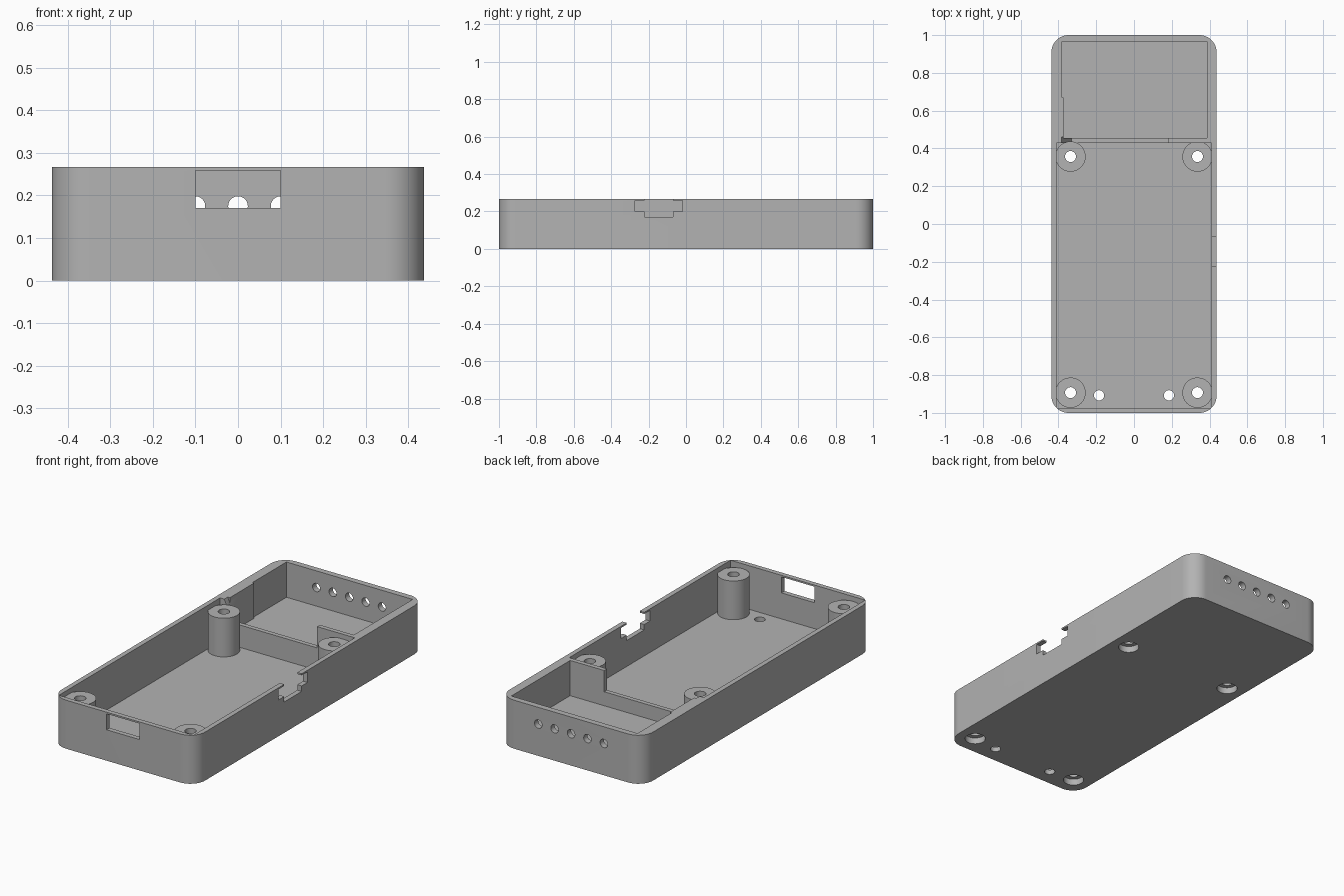
import bpy, bmesh, math
from mathutils import Matrix

cube = bpy.data.objects.get("Cube")
if cube:
    bpy.data.objects.remove(cube, do_unlink=True)

grey = bpy.data.materials.new("plain grey")
grey.use_nodes = True
COLOUR = (0.45, 0.45, 0.45, 1)
grey.diffuse_color = COLOUR
grey.node_tree.nodes["Principled BSDF"].inputs["Base Color"].default_value = COLOUR

WIDTH, LENGTH, HEIGHT = 0.437, 1.0, 0.267   # half width, half length, full height
FLOOR, OVER = 0.027, 0.4


def finish(bm, name):
    bmesh.ops.recalc_face_normals(bm, faces=bm.faces)
    mesh = bpy.data.meshes.new(name)
    bm.to_mesh(mesh)
    bm.free()
    obj = bpy.data.objects.new(name, mesh)
    obj.data.materials.append(grey)
    bpy.context.collection.objects.link(obj)
    return obj


def prism(name, points, offset):
    """Extrude a closed outline of 3D points by an offset vector."""
    bm = bmesh.new()
    face = bm.faces.new([bm.verts.new(p) for p in points])
    new = bmesh.ops.extrude_face_region(bm, geom=[face])["geom"]
    verts = [v for v in new if isinstance(v, bmesh.types.BMVert)]
    bmesh.ops.translate(bm, verts=verts, vec=offset)
    return finish(bm, name)


def box(name, x0, x1, y0, y1, z0, z1):
    outline = [(x0, y0, z0), (x1, y0, z0), (x1, y1, z0), (x0, y1, z0)]
    return prism(name, outline, (0, 0, z1 - z0))


def rod(name, x, y, z, radius, depth, along_y=False):
    bm = bmesh.new()
    turn = Matrix.Rotation(math.pi / 2, 4, 'X') if along_y else Matrix()
    bmesh.ops.create_cone(bm, cap_ends=True, segments=48, radius1=radius, radius2=radius,
                          depth=depth, matrix=Matrix.Translation((x, y, z)) @ turn)
    return finish(bm, name)


def combine(tool, operation):
    mod = body.modifiers.new("combine", 'BOOLEAN')
    mod.operation, mod.solver, mod.object = operation, 'EXACT', tool
    bpy.context.view_layer.objects.active = body
    bpy.ops.object.modifier_apply(modifier=mod.name)
    bpy.data.objects.remove(tool, do_unlink=True)


def cut(tool):
    combine(tool, 'DIFFERENCE')


# Outer shell with rounded vertical corners
RADIUS, STEPS = 0.09, 12
outline = []
for quarter, (sx, sy) in enumerate([(1, 1), (-1, 1), (-1, -1), (1, -1)]):
    for i in range(STEPS + 1):
        a = (quarter + i / STEPS) * math.pi / 2
        outline.append((sx * (WIDTH - RADIUS) + RADIUS * math.cos(a),
                        sy * (LENGTH - RADIUS) + RADIUS * math.sin(a), 0))
body = prism("enclosure_tray", outline, (0, 0, HEIGHT))

# Main bay, and the rear bay with its raised floor and stepped side
cut(box("main_bay", -0.41, 0.41, -0.973, 0.43, FLOOR, OVER))
cut(box("rear_bay", -0.372, 0.387, 0.455, 0.967, 0.073, OVER))
cut(box("rear_bay_step", -0.382, 0, 0.67, 0.967, 0.073, OVER))

# Lowered part of the divider, sloping up at one end
gap = [(-0.33, 0.15), (0.18, 0.15), (0.18, 0.3), (-0.4, 0.3)]
cut(prism("divider_gap", [(x, 0.42, z) for x, z in gap], (0, 0.04, 0)))

# Screw posts with through holes and recesses underneath
posts = [(s * 0.336, y) for s in (-1, 1) for y in (-0.893, 0.357)]
for x, y in posts:
    combine(rod("post", x, y, 0.125, 0.08, 0.23), 'UNION')
for x, y in posts:
    cut(rod("screw_hole", x, y, 0.1, 0.029, 0.5))
    cut(rod("screw_recess", x, y, 0, 0.053, 0.07))

# Two small floor holes near the front
for s in (-1, 1):
    cut(rod("floor_hole", s * 0.185, -0.907, 0, 0.027, 0.2))

# Front window and the row of round openings at the back
cut(box("front_window", -0.1, 0.1, -1.1, -0.95, 0.17, 0.258))
for i in range(-2, 3):
    cut(rod("vent", i * 0.1, 1, 0.175, 0.023, 0.2, along_y=True))

# Side notch: wide slot under two lips, narrow throat open to the rim
cut(box("notch_slot", 0.39, 0.5, -0.272, -0.02, 0.2, 0.258))
cut(box("notch_throat", 0.39, 0.5, -0.222, -0.07, 0.17, OVER))

bpy.ops.object.select_all(action='DESELECT')
body.select_set(True)
bpy.context.view_layer.objects.active = body
bpy.ops.object.shade_smooth_by_angle(angle=math.radians(30))
